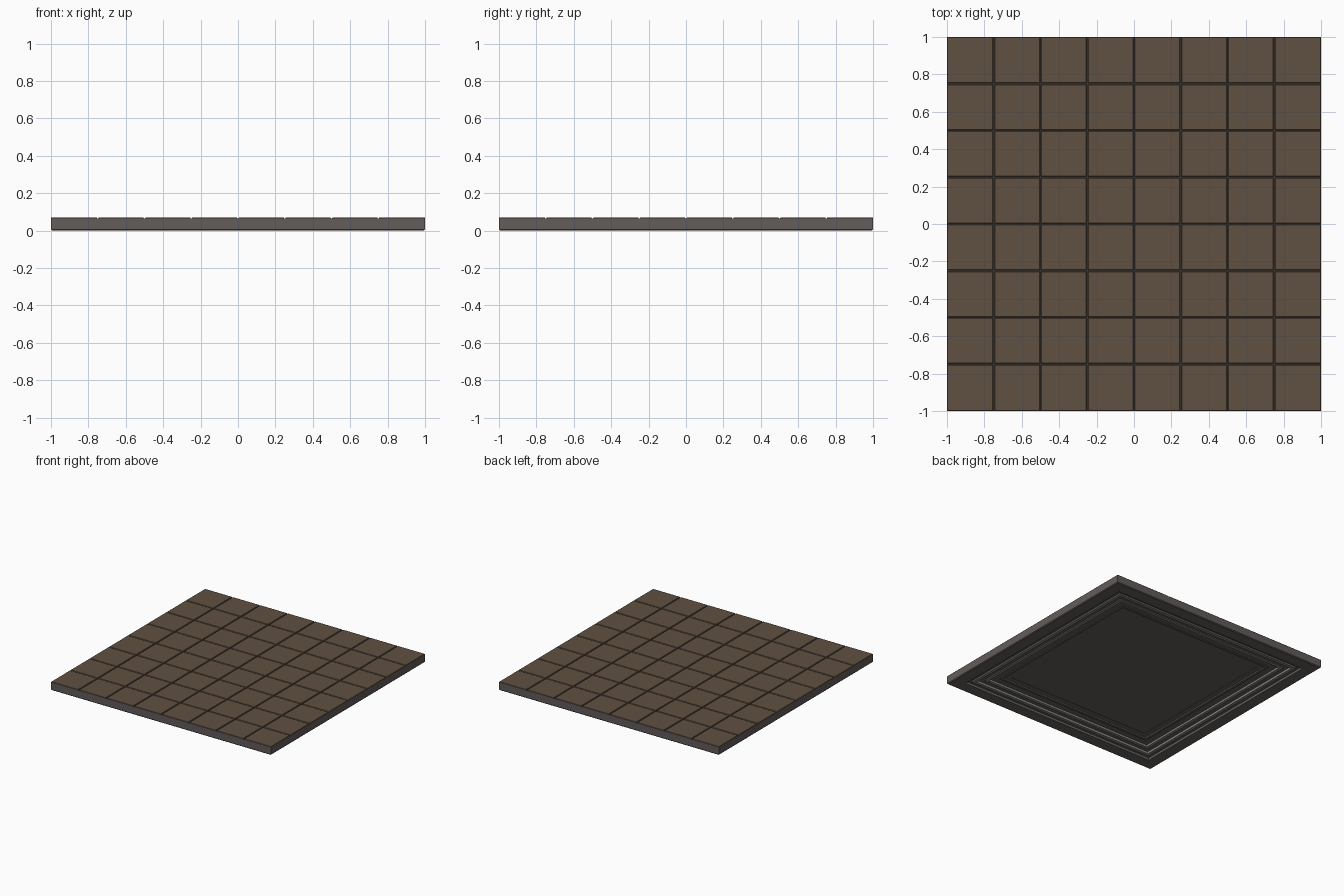
import bpy, bmesh

if "Cube" in bpy.data.objects:
    bpy.data.objects.remove(bpy.data.objects["Cube"])

def material(name, rgb):
    m = bpy.data.materials.new(name)
    m.diffuse_color = (*rgb, 1)
    m.use_nodes = True
    m.node_tree.nodes["Principled BSDF"].inputs["Base Color"].default_value = m.diffuse_color
    return m

STONE = material("grey stone", (0.125, 0.106, 0.104))
UNDER = material("neutral underside grey", (0.125, 0.117, 0.108))
TRIM = material("light trim grey", (0.25, 0.245, 0.24))
TILE = material("brown tile", (0.118, 0.083, 0.055))
GROUT = material("dark grout", (0.05, 0.041, 0.034))

def finish(bm, name, mats):
    bmesh.ops.recalc_face_normals(bm, faces=bm.faces[:])
    me = bpy.data.meshes.new(name)
    bm.to_mesh(me)
    bm.free()
    for m in mats:
        me.materials.append(m)
    ob = bpy.data.objects.new(name, me)
    bpy.context.collection.objects.link(ob)
    return ob

def square(bm, r, z):
    return [bm.verts.new((x * r, y * r, z)) for x, y in ((-1, -1), (1, -1), (1, 1), (-1, 1))]

TOP, BED = 0.07, 0.064

# slab: square rings (half width, height, material of the band that follows)
profile = [(1.0, BED, 0), (1.0, 0.006, 0), (0.994, 0.004, 1),
           (0.90, 0.004, 1), (0.90, 0.020, 1), (0.865, 0.020, 1), (0.865, 0.006, 2),
           (0.84, 0.006, 2), (0.84, 0.024, 1), (0.80, 0.024, 1), (0.80, 0.014, 2),
           (0.775, 0.014, 2), (0.775, 0.030, 1), (0.72, 0.030, 1), (0.72, 0.024, 1),
           (0.70, 0.024, 1), (0.70, 0.035, 1), (0.66, 0.035, 1), (0.66, 0.038, 1)]
profile = [(r, max(0, z - 0.004) if z < 0.005 else z, m) for r, z, m in profile]
bm = bmesh.new()
rings = [square(bm, r, z) for r, z, m in profile]
for a, b, p in zip(rings, rings[1:], profile):
    for i in range(4):
        j = (i + 1) % 4
        bm.faces.new((a[i], a[j], b[j], b[i])).material_index = p[2]
bm.faces.new(rings[0]).material_index = 3
bm.faces.new(rings[-1]).material_index = 1
finish(bm, "slab_with_coffered_underside", [STONE, UNDER, TRIM, GROUT])

# tiles: 8 x 8 plates with chamfered top edges; outer walls stay stone
N, GAP, CH = 8, 0.003, 0.003
P = 2 / N
bm = bmesh.new()

def span(i):
    lo, hi = -1 + i * P, -1 + (i + 1) * P
    return (lo if i == 0 else lo + GAP), (hi if i == N - 1 else hi - GAP)

for ix in range(N):
    for iy in range(N):
        (x0, x1), (y0, y1) = span(ix), span(iy)
        loops = []
        for z, c in ((BED, 0), (TOP - CH, 0), (TOP, CH)):
            loops.append([bm.verts.new(p) for p in (
                (x0 + c, y0 + c, z), (x1 - c, y0 + c, z),
                (x1 - c, y1 - c, z), (x0 + c, y1 - c, z))])
        for k in range(2):
            for i in range(4):
                j = (i + 1) % 4
                f = bm.faces.new((loops[k][i], loops[k][j], loops[k + 1][j], loops[k + 1][i]))
                c = f.calc_center_median()
                outer = max(abs(c.x), abs(c.y)) > 0.995
                f.material_index = 1 if outer and k == 0 else 0
        bm.faces.new(loops[2])
finish(bm, "floor_tiles", [TILE, STONE])
